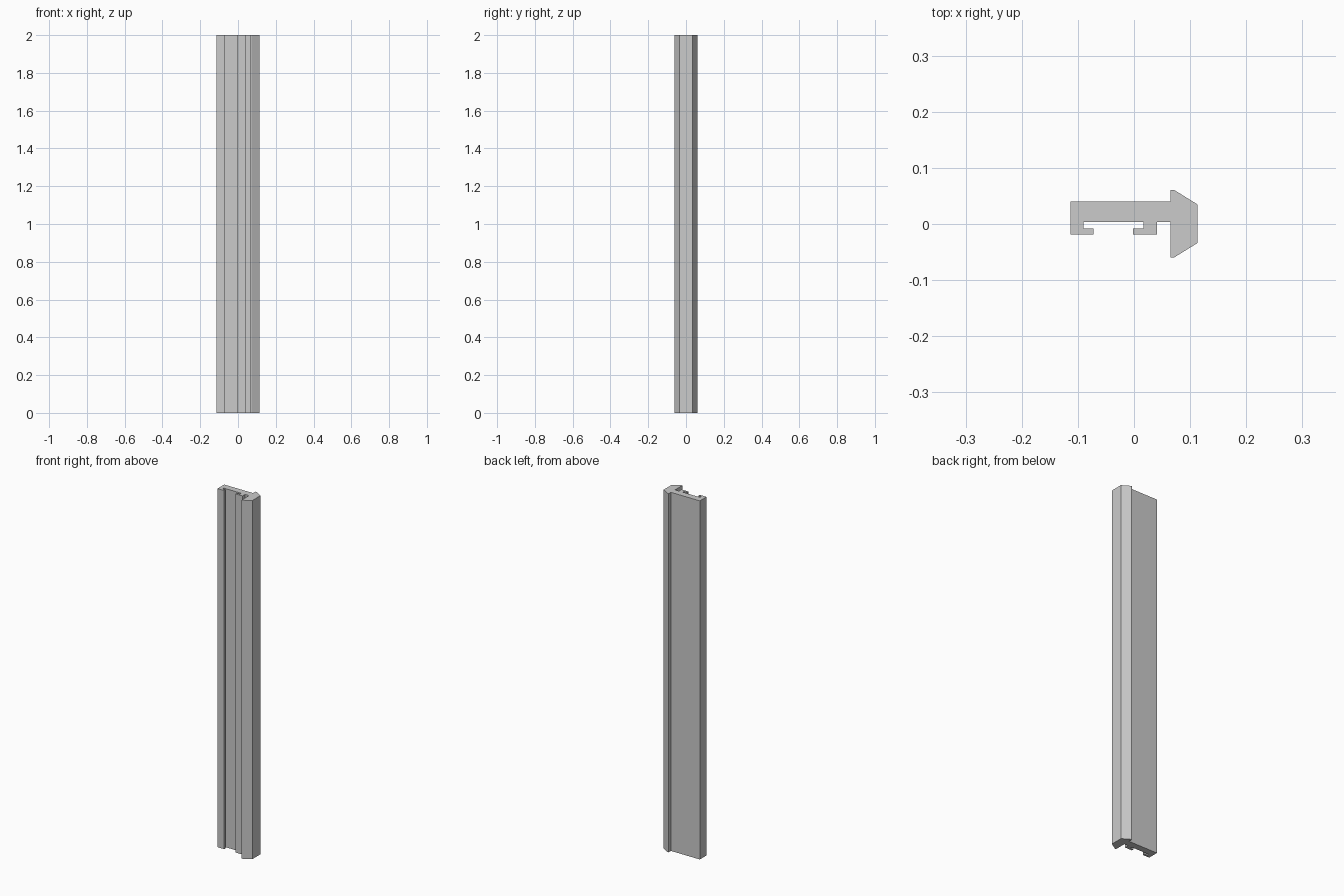
import bpy
import bmesh

cube = bpy.data.objects.get("Cube")
if cube:
    bpy.data.objects.remove(cube, do_unlink=True)

HEIGHT = 2.0

grey = bpy.data.materials.new("plain grey")
grey.use_nodes = True
colour = (0.6, 0.6, 0.6, 1)
grey.diffuse_color = colour
grey.node_tree.nodes["Principled BSDF"].inputs["Base Color"].default_value = colour


def extrude_profile(name, outline):
    """Raise a closed outline, given counter-clockwise, to the full height."""
    bm = bmesh.new()
    base = bm.faces.new([bm.verts.new((x, y, 0)) for x, y in outline])
    raised = bmesh.ops.extrude_face_region(bm, geom=[base], use_keep_orig=True)
    top = [v for v in raised["geom"] if isinstance(v, bmesh.types.BMVert)]
    bmesh.ops.translate(bm, verts=top, vec=(0, 0, HEIGHT))
    bmesh.ops.recalc_face_normals(bm, faces=bm.faces)
    mesh = bpy.data.meshes.new(name)
    bm.to_mesh(mesh)
    bm.free()
    mesh.materials.append(grey)
    obj = bpy.data.objects.new(name, mesh)
    bpy.context.collection.objects.link(obj)
    return obj


# Levels shared by the parts of the cross-section
left, right = -0.113, 0.113
back, web, lip, front = 0.04, 0.004, -0.008, -0.019
neck = 0.065

# One continuous section: hooked channel, web and bevelled edge head
extrude_profile("channel_trim_strip", [
    # left hook
    (left, back), (left, front), (-0.072, front), (-0.072, lip),
    (-0.09, lip), (-0.09, web),
    # right hook
    (0.017, web), (0.017, lip), (-0.002, lip), (-0.002, front),
    (0.041, front), (0.041, web),
    # bevelled head
    (neck, web), (neck, -0.06), (0.071, -0.06), (right, -0.034),
    (right, 0.035), (0.071, 0.061), (neck, 0.061), (neck, back),
])
